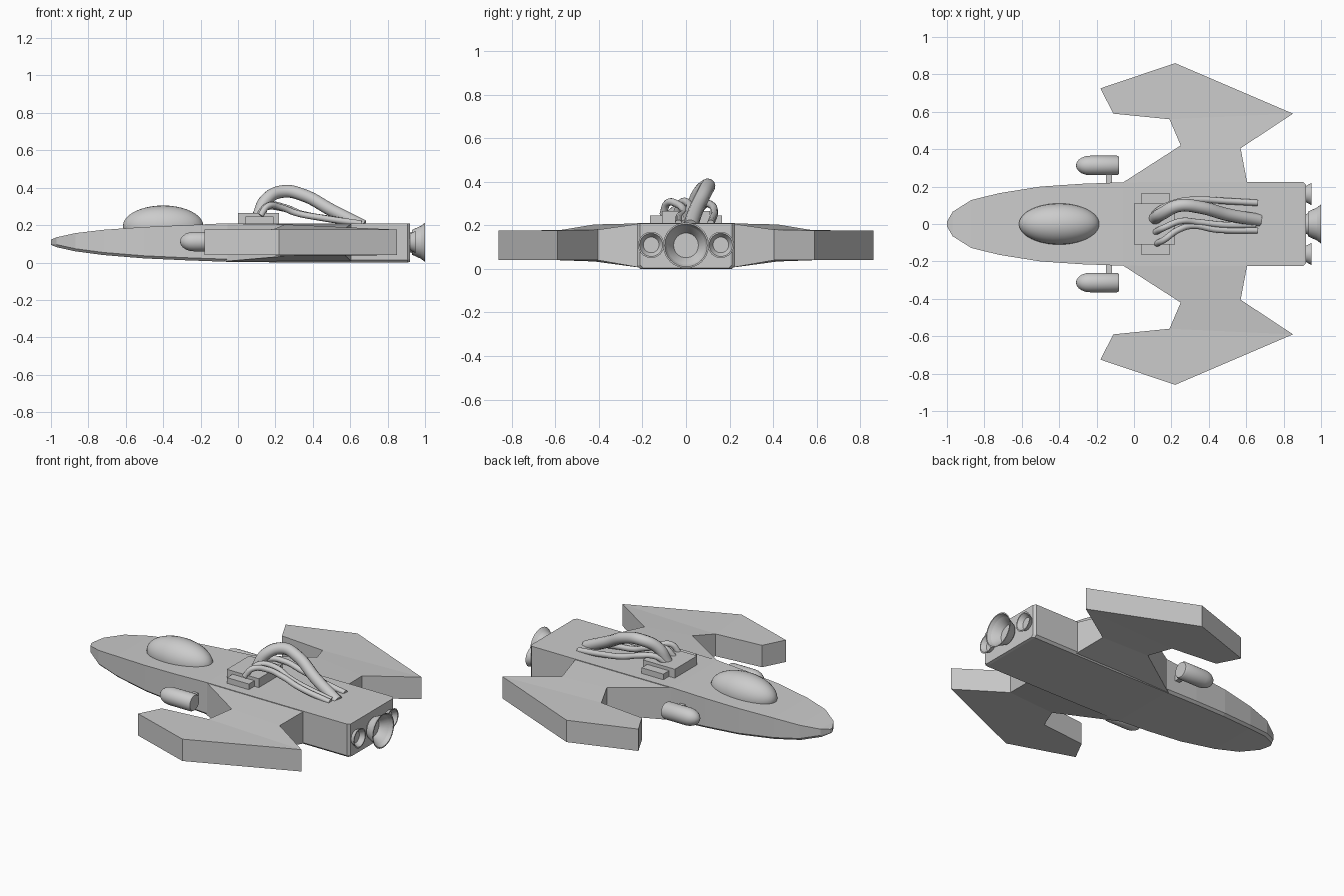
import bpy, bmesh, math
from mathutils import Vector

if "Cube" in bpy.data.objects:
    bpy.data.objects.remove(bpy.data.objects["Cube"])


def make(name, verts, faces, smooth=False):
    me = bpy.data.meshes.new(name)
    me.from_pydata(verts, [], faces)
    bm = bmesh.new()
    bm.from_mesh(me)
    bmesh.ops.recalc_face_normals(bm, faces=bm.faces)
    bm.to_mesh(me)
    bm.free()
    ob = bpy.data.objects.new(name, me)
    bpy.context.collection.objects.link(ob)
    if smooth:
        bpy.context.view_layer.objects.active = ob
        bpy.ops.object.select_all(action='DESELECT')
        ob.select_set(True)
        bpy.ops.object.shade_smooth_by_angle(angle=math.radians(35))
    return ob


def loft(rings, closed=False):
    """Skin a list of equal rings; cap the ends, or join last to first."""
    n, m = len(rings[0]), len(rings)
    verts = [p for r in rings for p in r]
    faces = []
    for i in range(m if closed else m - 1):
        a, b = i * n, (i + 1) % m * n
        faces += [(a + k, a + (k + 1) % n, b + (k + 1) % n, b + k) for k in range(n)]
    if not closed:
        faces += [tuple(range(n)), tuple(range((m - 1) * n, m * n))]
    return verts, faces


def lathe(name, profile, y, z, closed=False, n=32):
    """Revolve (x, radius) points around an axis parallel to x."""
    rings = [[(x, y + r * math.cos(2 * math.pi * k / n), z + r * math.sin(2 * math.pi * k / n))
              for k in range(n)] for x, r in profile]
    return make(name, *loft(rings, closed), smooth=True)


def box(name, x0, x1, y0, y1, z0, z1):
    rings = [[(x, y0, z0), (x, y1, z0), (x, y1, z1), (x, y0, z1)] for x in (x0, x1)]
    return make(name, *loft(rings))


def pipe(name, points, radius):
    cu = bpy.data.curves.new(name, 'CURVE')
    cu.dimensions = '3D'
    cu.bevel_depth, cu.bevel_resolution, cu.resolution_u = radius, 4, 8
    cu.use_fill_caps = True
    sp = cu.splines.new('BEZIER')
    sp.bezier_points.add(len(points) - 1)
    for bp, p in zip(sp.bezier_points, points):
        bp.co = Vector(p)
        bp.handle_left_type = bp.handle_right_type = 'AUTO'
    ob = bpy.data.objects.new(name, cu)
    bpy.context.collection.objects.link(ob)


# Fuselage: x, half width, bottom, top
sections = [(-1, .012, .095, .122), (-.97, .065, .082, .135), (-.87, .128, .06, .157),
            (-.72, .165, .04, .175), (-.5, .2, .022, .19), (-.28, .215, .012, .2),
            (-.06, .223, .004, .21), (.3, .224, 0, .21), (.905, .224, 0, .21), (.92, .21, .004, .208)]
rings = []
for x, w, b, t in sections:
    c = min(.014, w * .5)
    rings.append([(x, -w, t), (x, -w, b + c), (x, -w + c, b),
                  (x, w - c, b), (x, w, b + c), (x, w, t)])
make("fuselage", *loft(rings))

# Swept wings: x, y, bottom, top
plan = [(-.085, .205, .005, .209), (.25, .42, .034, .204), (.19, .56, .04, .178),
        (-.11, .59, .04, .176), (-.18, .725, .04, .176), (.22, .86, .04, .176),
        (.85, .59, .04, .176), (.57, .405, .04, .18), (.608, .205, .005, .209)]
patches = [(0, 1, 7, 8), (1, 2, 6, 7), (2, 5, 6), (2, 3, 4, 5)]
n = len(plan)
for side, s in (("left", 1), ("right", -1)):
    verts = [(x, s * y, t) for x, y, b, t in plan] + [(x, s * y, b) for x, y, b, t in plan]
    faces = patches + [tuple(i + n for i in f) for f in patches]
    faces += [(i, (i + 1) % n, (i + 1) % n + n, i + n) for i in range(n)]
    make(side + "_wing", verts, faces)

    # Bullet-shaped side pods on struts
    nose = [(-.235 - .075 * math.cos(a), .052 * math.sin(a))
            for a in [math.radians(d) for d in (3, 18, 36, 54, 72, 90)]]
    lathe(side + "_pod", nose + [(-.09, .052), (-.08, .046)], s * .313, .112)
    box(side + "_pod_strut", -.15, -.118, *sorted((s * .2, s * .28)), .095, .128)

    # Small exhaust nozzles
    lathe(side + "_nozzle", [(.91, .038), (.95, .06), (.95, .053), (.922, .036), (.922, .001), (.91, .001)],
          s * .16, .11, closed=True)

# Main exhaust nozzle
lathe("main_nozzle", [(.91, .05), (.945, .062), (1, .105), (1, .098), (.93, .066), (.93, .001), (.91, .001)],
      0, .108, closed=True)

# Cockpit canopy
lathe("canopy", [(-.4 - .215 * math.cos(a), max(.001, .11 * math.sin(a)))
                 for a in [math.pi * i / 20 for i in range(21)]], 0, .195)

# Engine block on the deck
box("engine_block", 0, .22, -.11, .11, .19, .265)
box("engine_crossbar", .04, .19, -.165, .165, .19, .245)

# Hoses running from engine block to the rear deck
pipe("main_hose", [(.11, .03, .25), (.15, .055, .335), (.24, .098, .38), (.35, .09, .36),
                   (.5, .05, .28), (.67, .02, .195)], .034)
pipe("outer_hose", [(.12, -.105, .25), (.16, -.085, .302), (.23, -.035, .295), (.31, -.01, .265),
                    (.44, -.03, .24), (.66, -.035, .208)], .017)
pipe("middle_hose", [(.11, -.045, .25), (.16, -.02, .305), (.25, .015, .295), (.34, .01, .26),
                     (.48, -.005, .235), (.65, -.005, .208)], .017)
pipe("inner_hose", [(.1, .05, .25), (.15, .085, .295), (.24, .12, .29), (.34, .13, .26),
                    (.5, .122, .23), (.66, .113, .208)], .017)
